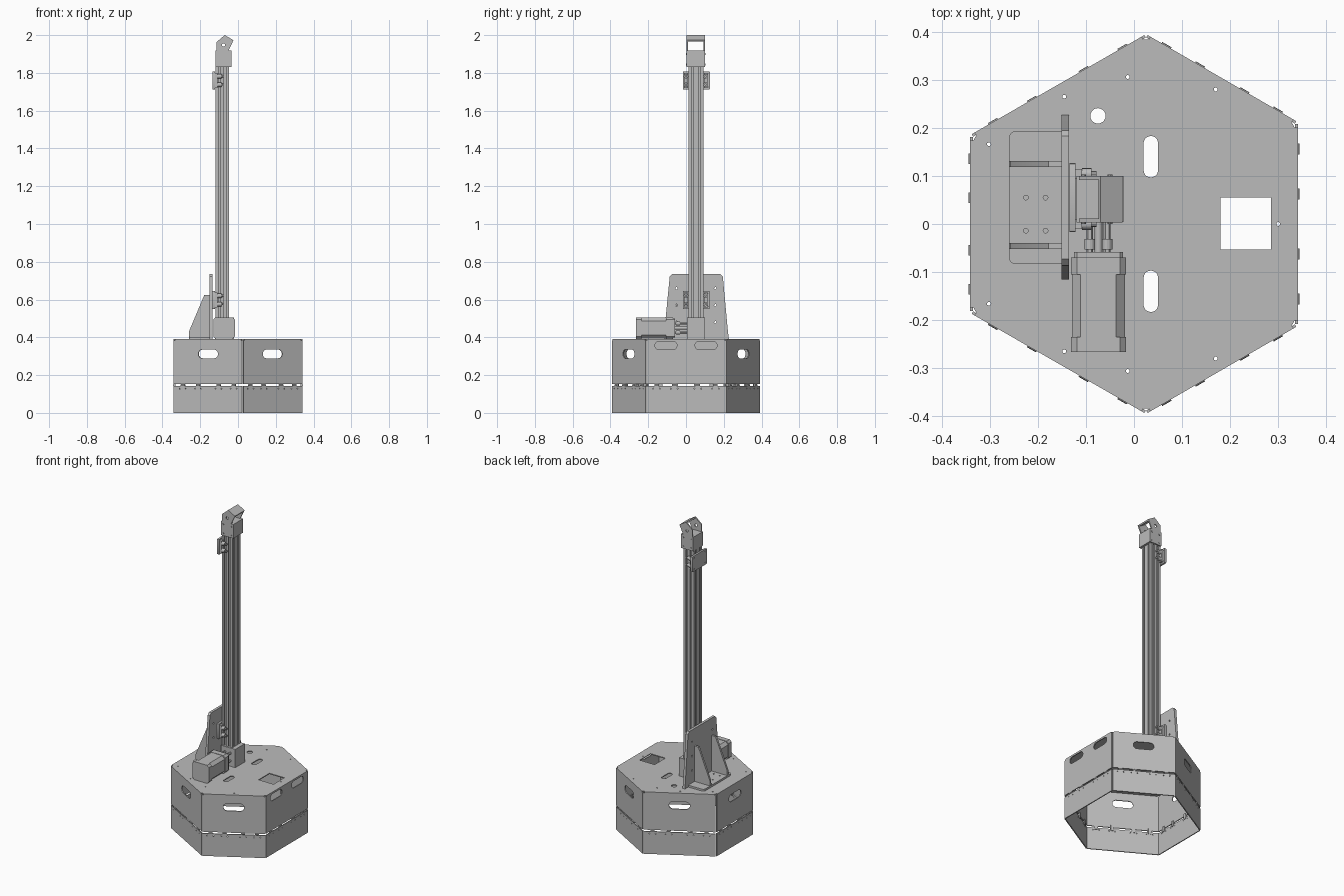
import bpy
from math import pi, cos, sin, radians
from mathutils import Matrix, Vector

old = bpy.data.objects.get("Cube")
if old:
    bpy.data.objects.remove(old, do_unlink=True)

GREY = (0.5, 0.5, 0.5, 1.0)
metal = bpy.data.materials.new("plain grey metal")
metal.use_nodes = True
metal.diffuse_color = GREY
metal.node_tree.nodes["Principled BSDF"].inputs["Base Color"].default_value = GREY
parts = []


# ---------- helpers ----------
def frame(origin, u, v):
    """Local x runs along u, local y along v, thickness along u x v."""
    u, v = Vector(u), Vector(v)
    m = Matrix((u, v, u.cross(v))).transposed().to_4x4()
    m.translation = Vector(origin)
    return m


def flat(z):
    return frame((0, 0, z), (1, 0, 0), (0, 1, 0))


def facing_y(y):
    return frame((0, y, 0), (1, 0, 0), (0, 0, 1))


def facing_x(x):
    return frame((x, 0, 0), (0, 1, 0), (0, 0, 1))


def rounded(cx, cy, w, h, r, seg=5):
    """Rectangle outline with rounded (or chamfered) corners."""
    pts = []
    for i, (sx, sy) in enumerate(((1, 1), (-1, 1), (-1, -1), (1, -1))):
        for k in range(seg + 1):
            a = (i + k / seg) * pi / 2
            pts.append((cx + sx * (w / 2 - r) + r * cos(a),
                        cy + sy * (h / 2 - r) + r * sin(a)))
    return pts


def rect(x0, x1, y0, y1):
    return [(x0, y0), (x1, y0), (x1, y1), (x0, y1)]


def circle(cx, cy, r, n=20):
    return [(cx + r * cos(2 * pi * k / n), cy + r * sin(2 * pi * k / n)) for k in range(n)]


def slot(cx, cy, w, h):
    return rounded(cx, cy, w, h, 0.49 * min(w, h))


def sheet(name, loops, thick, matrix):
    """Solid plate from an outline followed by its hole outlines."""
    curve = bpy.data.curves.new(name, "CURVE")
    curve.dimensions = "2D"
    curve.fill_mode = "BOTH"
    curve.extrude = thick / 2
    for loop in loops:
        s = curve.splines.new("POLY")
        s.points.add(len(loop) - 1)
        for p, (x, y) in zip(s.points, loop):
            p.co = (x, y, 0, 1)
        s.use_cyclic_u = True
    temp = bpy.data.objects.new(name + " outline", curve)
    bpy.context.collection.objects.link(temp)
    dg = bpy.context.evaluated_depsgraph_get()
    mesh = bpy.data.meshes.new_from_object(temp.evaluated_get(dg))
    bpy.data.objects.remove(temp, do_unlink=True)
    mesh.name = name
    mesh.materials.clear()
    mesh.materials.append(metal)
    mesh.transform(matrix)
    ob = bpy.data.objects.new(name, mesh)
    bpy.context.collection.objects.link(ob)
    parts.append(ob)
    return ob


def box(name, x, y, z):
    return sheet(name, [rect(*x, *y)], z[1] - z[0], flat((z[0] + z[1]) / 2))


# ---------- six-sided base ----------
T = 0.006
TOP = 0.39
corners = [Vector(c) for c in ((-0.341, -0.185), (0.025, -0.395), (0.341, -0.212),
                               (0.341, 0.212), (0.025, 0.395), (-0.341, 0.185))]

# lid outline with a small relief notch at each corner
outline = []
for i, c in enumerate(corners):
    a = (corners[i - 1] - c).normalized()
    b = (corners[(i + 1) % 6] - c).normalized()
    inward = (a + b).normalized()
    outline += [c + a * 0.010, c + a * 0.007 + inward * 0.008,
                c + b * 0.007 + inward * 0.008, c + b * 0.010]
lid = [outline, rect(0.18, 0.285, -0.053, 0.055), circle(-0.075, 0.225, 0.016)]
lid.append(circle(0.3, 0, 0.004, 10))
for side in (1, -1):
    lid.append(slot(0.035, side * 0.14, 0.03, 0.086))
    for x, y in ((0.17, 0.28), (-0.013, 0.306), (-0.145, 0.265), (-0.302, 0.166)):
        lid.append(circle(x, side * y, 0.004, 10))
sheet("base_lid", lid, T, flat(TOP - T / 2))

# walls: lower skirt, upper panel with hand slots, hinges between them
for i, c in enumerate(corners):
    d = corners[(i + 1) % 6] - c
    half = d.length / 2 - 0.004
    u = d.normalized()
    out = Vector((u.y, -u.x))
    mid = (c + d / 2 - out * T / 2).to_3d()
    m = frame(mid, u.to_3d(), (0, 0, 1))
    if i == 2:
        grips = [slot(s * 0.106, 0.357, 0.116, 0.043) for s in (-1, 1)]
    else:
        grips = [slot(0, 0.312, 0.12, 0.046)]
    spots = [s * half * f for s in (-1, 1) for f in (0.3, 0.75)]
    holes = [circle(x + e, 0.128, 0.003, 8) for x in spots for e in (-0.018, 0.018)]
    sheet("lower_wall", [rect(-half, half, 0, 0.142)] + holes, T, m)
    sheet("upper_wall", [rect(-half, half, 0.152, TOP - T)] + grips, T, m)
    for x in spots:
        inner = frame(mid - out.to_3d() * T, u.to_3d(), (0, 0, 1))
        sheet("hinge_leaf", [rect(x - 0.008, x + 0.008, 0.13, 0.165)], 0.004, inner)
        pin = frame(mid + u.to_3d() * x, out.to_3d(), (0, 0, 1))
        sheet("hinge_pin", [circle(0, 0.147, 0.006, 10)], 0.022, pin)

# ---------- column ----------
X0, X1, Y0, Y1 = -0.12, -0.048, 0.012, 0.092


def grooved(a, b, centres, w=0.012, depth=0.012):
    """One side of the column section, with T-shaped grooves."""
    a, b = Vector(a), Vector(b)
    u = (b - a).normalized()
    n = Vector((-u.y, u.x))
    pts = [a]
    for f in centres:
        c = a.lerp(b, f)
        for s, k, dep in ((-1, .5, 0), (-1, .5, .3), (-1, .8, .3), (-1, .8, 1),
                          (1, .8, 1), (1, .8, .3), (1, .5, .3), (1, .5, 0)):
            pts.append(c + u * s * k * w + n * dep * depth)
    return pts


section = (grooved((X0, Y0), (X1, Y0), (0.3, 0.7))
           + grooved((X1, Y0), (X1, Y1), (0.25, 0.75), 0.008, 0.008)
           + grooved((X1, Y1), (X0, Y1), (0.3, 0.7))
           + grooved((X0, Y1), (X0, Y0), (0.25, 0.75), 0.008, 0.008))
sheet("column", [section], 1.43, flat(1.115))
box("column_foot", (-0.122, -0.022), (0.004, 0.1), (TOP, 0.505))

# ---------- head bracket ----------
box("head_block", (-0.12, -0.035), (0.003, 0.1), (1.83, 1.918))
ear = [(-0.114, 1.918), (-0.05, 1.918), (-0.024, 1.973), (-0.07, 2.0), (-0.114, 1.963)]
for y in (0.007, 0.096):
    sheet("head_ear", [ear, circle(-0.077, 1.948, 0.009)], 0.008, facing_y(y))
cap = [(-0.024, 1.973), (-0.07, 2.0), (-0.074, 1.992), (-0.028, 1.965)]
sheet("head_cap", [cap], 0.097, facing_y(0.0515))
for y in (0.002, 0.101):
    for x in (-0.105, -0.05):
        for z in (1.845, 1.9):
            sheet("head_bolt", [circle(x, z, 0.005, 10)], 0.005, facing_y(y))

# ---------- sliding carriages at both ends of the rail ----------
for z in (0.598, 1.76):
    holes = [circle(y, z + dz, 0.004, 8) for y in (0.0, 0.112) for dz in (-0.035, 0.035)]
    sheet("carriage_plate", [rounded(0.055, z, 0.144, 0.097, 0.006, 2)] + holes,
          0.012, facing_x(-0.128))
    for y in (0.0, 0.104):
        box("carriage_cheek", (-0.122, -0.108), (y - 0.010, y + 0.010), (z - 0.04, z + 0.04))
        for dz in (-0.022, 0.022):
            sheet("carriage_roller", [circle(y, z + dz, 0.012, 16)], 0.02, facing_x(-0.098))
            sheet("roller_bolt", [circle(y, z + dz, 0.006, 8)], 0.012, facing_x(-0.084))

# ---------- gusseted upright bracket ----------
upright = [(-0.115, TOP), (0.227, TOP), (0.222, 0.43), (0.195, 0.722), (0.183, 0.735),
           (-0.073, 0.735), (-0.086, 0.722), (-0.115, 0.43)]
bolts = [circle(y, z, 0.006, 10) for y in (-0.05, 0.155) for z in (0.48, 0.57, 0.66)]
sheet("upright_plate", [upright] + bolts, 0.016, facing_x(-0.143))
sheet("bracket_foot",
      [rounded(-0.2, 0.055, 0.12, 0.277, 0.014, 4)]
      + [circle(x, y, 0.005, 10) for x in (-0.225, -0.184) for y in (0.055, -0.014)],
      0.012, flat(TOP + 0.006))
gusset = [(-0.26, TOP), (-0.15, TOP), (-0.15, 0.625), (-0.178, 0.625), (-0.258, 0.435)]
for y in (0.125, -0.046):
    sheet("gusset", [gusset], 0.013, facing_y(y))

# ---------- drive motor ----------
MX, MZ = -0.074, 0.449


def motor_slice(name, y0, y1, size, cut):
    sheet(name, [rounded(MX, MZ, size, size, cut, 1)], y1 - y0, facing_y((y0 + y1) / 2))


motor_slice("motor_rear_cap", -0.266, -0.235, 0.114, 0.012)
motor_slice("motor_body", -0.235, -0.105, 0.110, 0.018)
motor_slice("motor_front_cap", -0.105, -0.07, 0.114, 0.012)
motor_slice("motor_flange", -0.07, -0.058, 0.102, 0.006)
sheet("drive_shaft", [circle(MX, MZ, 0.008)], 0.07, facing_y(-0.028))
for dx in (-0.018, 0.018):
    for dz in (-0.024, 0.024):
        at = (MX + dx, MZ + dz)
        sheet("standoff", [circle(*at, 0.007, 6)], 0.065, facing_y(-0.028))
        sheet("standoff_collar", [circle(*at, 0.011, 12)], 0.022, facing_y(-0.042))

# ---------- shading: keep edges crisp ----------
bpy.ops.object.select_all(action="DESELECT")
for ob in parts:
    ob.select_set(True)
bpy.context.view_layer.objects.active = parts[0]
bpy.ops.object.shade_smooth_by_angle(angle=radians(28))
